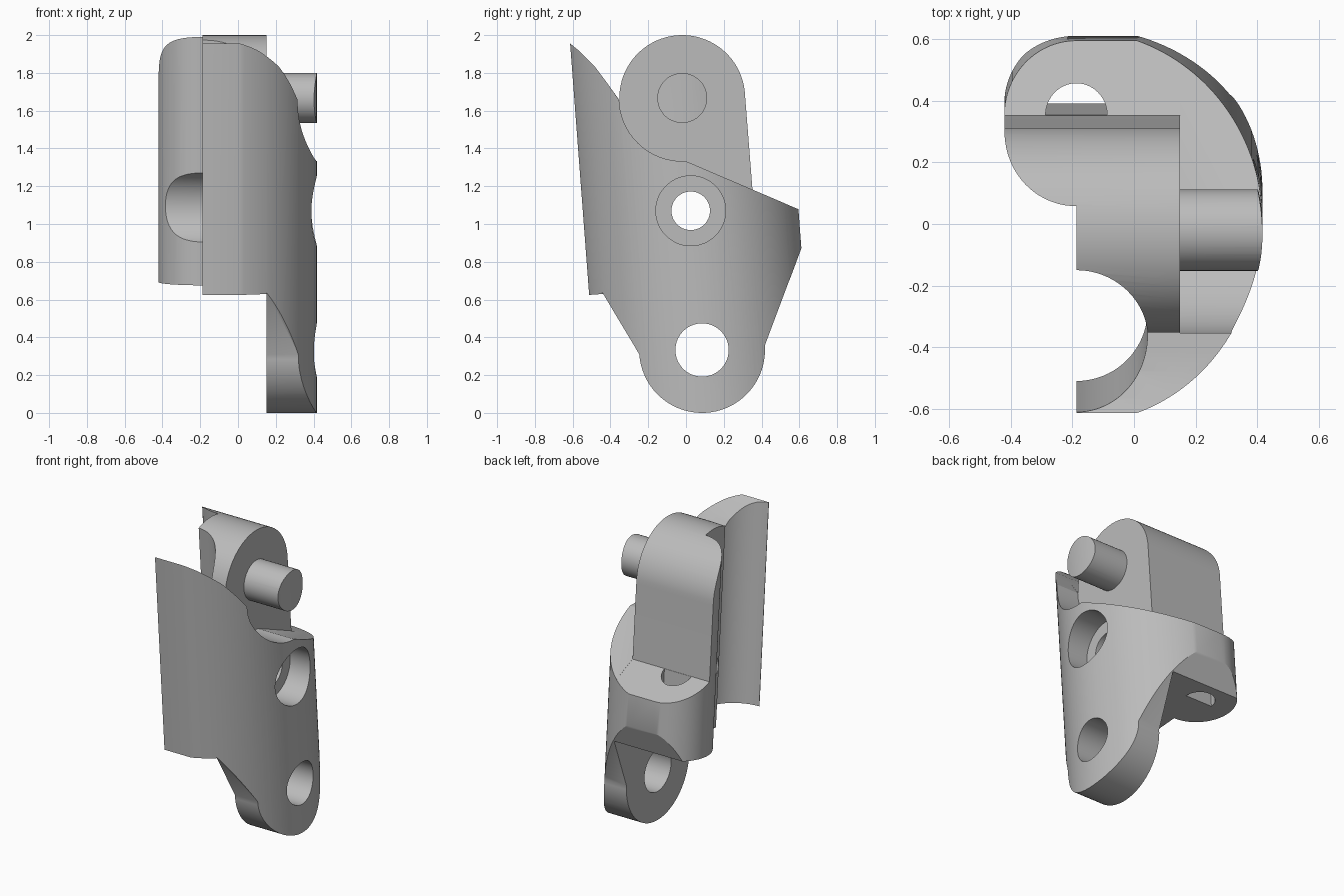
import bpy
from math import sin, cos, pi, radians

cube = bpy.data.objects.get("Cube")
if cube:
    bpy.data.objects.remove(cube, do_unlink=True)

LEAN = 0.0758      # how far the body leans toward the front per unit height
SPLIT = 0.15       # x where the lug wall meets the hinge body
MID = -0.187       # x of the flat side face

grey = bpy.data.materials.new("warm_grey")
grey.use_nodes = True
grey.diffuse_color = (0.5, 0.5, 0.5, 1)
grey.node_tree.nodes["Principled BSDF"].inputs["Base Color"].default_value = (0.5, 0.5, 0.5, 1)


def arc(cx, cy, r, start, end, n=40):
    """Points on an arc, angles in degrees."""
    angles = [radians(start + (end - start) * i / n) for i in range(n + 1)]
    return [(cx + r * cos(a), cy + r * sin(a)) for a in angles]


def prism(name, points, place, low, high):
    """Extrude a 2D outline between two levels, mapped into space by place()."""
    n = len(points)
    verts = [place(p, level) for level in (low, high) for p in points]
    faces = [tuple(range(n))[::-1], tuple(range(n, 2 * n))]
    faces += [(i, (i + 1) % n, n + (i + 1) % n, n + i) for i in range(n)]
    mesh = bpy.data.meshes.new(name)
    mesh.from_pydata(verts, [], faces)
    mesh.materials.append(grey)
    obj = bpy.data.objects.new(name, mesh)
    bpy.context.collection.objects.link(obj)
    bpy.context.view_layer.objects.active = obj
    bpy.ops.object.select_all(action='DESELECT')
    obj.select_set(True)
    bpy.ops.object.mode_set(mode='EDIT')
    bpy.ops.mesh.select_all(action='SELECT')
    bpy.ops.mesh.normals_make_consistent(inside=False)
    bpy.ops.object.mode_set(mode='OBJECT')
    return obj


def side_prism(name, points, x0, x1):
    return prism(name, points, lambda p, x: (x, p[0], p[1]), x0, x1)


def leaning_prism(name, points):
    return prism(name, points, lambda p, z: (p[0], p[1] - LEAN * (z - 1), z), -0.3, 2.3)


def combine(obj, other, operation):
    mod = obj.modifiers.new(operation.title(), 'BOOLEAN')
    mod.operation = operation
    mod.solver = 'EXACT'
    mod.object = other
    bpy.context.view_layer.objects.active = obj
    bpy.ops.object.modifier_apply(modifier=mod.name)


def discard(obj):
    bpy.data.objects.remove(obj, do_unlink=True)


# Outlines shared by both slabs
barrel = (-0.02, 1.667)
shell_top = [(-0.42, 1.75), (-0.48, 1.83), (-0.57, 1.92), (-0.61, 1.953), (-0.65, 1.975)]
rear_corner = [(0.65, 0.977), (0.65, 1.055)]

# Lug wall: rounded lug below, concave seat above
lug_outline = (arc(0.085, 0.333, 0.333, 184, 364) + rear_corner
               + arc(*barrel, 0.334, 273, 182) + shell_top + [(-0.65, 0.984)])
body = side_prism("finger_joint", lug_outline, SPLIT, 0.6)

# Hinge body: leaning flat underside, rear ledge, rounded barrel on top
hinge_outline = ([(-0.65, 0.614), (0.549, 0.705)] + rear_corner + [(0.352, 1.181)]
                 + arc(*barrel, 0.333, 2, 182) + shell_top)
hinge = side_prism("hinge_body", hinge_outline, -0.6, SPLIT)
combine(body, hinge, 'UNION')
discard(hinge)

# Hinge pin beside the barrel
pin = side_prism("hinge_pin", arc(*barrel, 0.132, 0, 354, 59), 0.05, 0.6)
combine(body, pin, 'UNION')
discard(pin)

# Leaning cross-section: front channel, rear half round, big outer curve
section = (arc(MID, -0.307, 0.231, -90, 90) + arc(MID, 0.367, 0.234, 270, 90)
           + arc(MID, 0.03, 0.604, 71, -71, 64) + [(MID, -0.541)])
envelope = leaning_prism("section_envelope", section)
combine(body, envelope, 'INTERSECT')
discard(envelope)

# Pivot holes: radius, centre and x range of each bore
bores = [
    (0.141, 0.085, 0.333, 0.0, 0.7),       # lug hole
    (0.102, 0.025, 1.07, -0.7, 0.7),       # through hole
    (0.185, 0.025, 1.07, 0.24, 0.7),       # counterbore
    (0.21, 0.025, 1.08, -0.7, MID),        # clearance in the half round
]
for r, y, z, x0, x1 in bores:
    cutter = side_prism("bore_cutter", arc(y, z, r, 0, 354, 59), x0, x1)
    combine(body, cutter, 'DIFFERENCE')
    discard(cutter)

# Half-round cord hole down through the rear ledge
cord = leaning_prism("cord_cutter", arc(MID, 0.367, 0.1, 0, 180))
combine(body, cord, 'DIFFERENCE')
discard(cord)

# Smooth curves, crisp edges
bpy.ops.object.select_all(action='DESELECT')
body.select_set(True)
bpy.context.view_layer.objects.active = body
bpy.ops.object.shade_smooth_by_angle(angle=radians(25))
